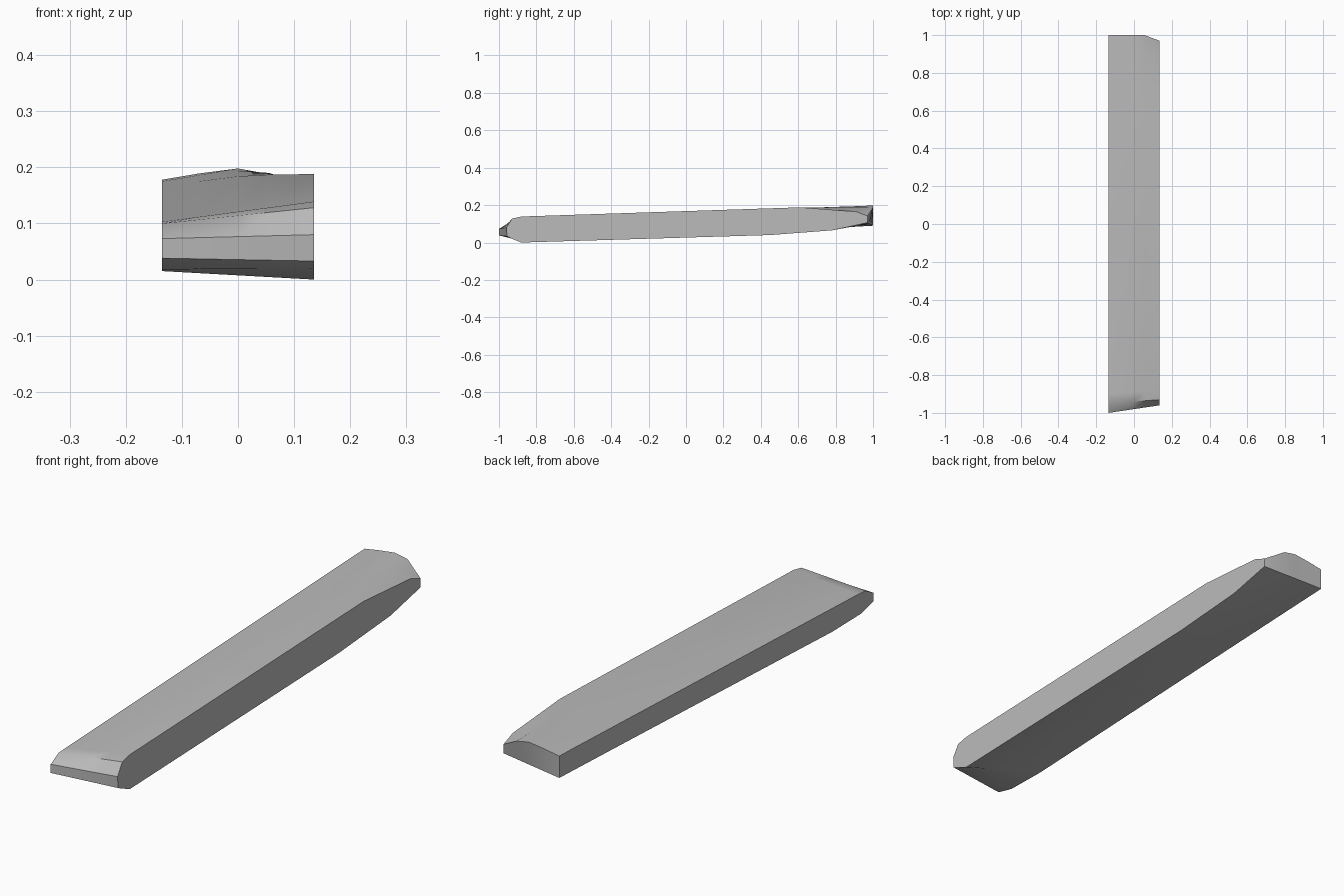
import bpy, bmesh, math
from mathutils import Vector

cube = bpy.data.objects.get("Cube")
if cube:
    bpy.data.objects.remove(cube, do_unlink=True)

HALF_WIDTH = 0.135

# Side outlines (y, z): front tip, along the top, down the back, return underneath
left_outline = [(-0.96, 0.08), (-0.93, 0.128), (-0.88, 0.139), (0.61, 0.188),
                (0.91, 0.165), (0.97, 0.142), (0.97, 0.106), (0.78, 0.065),
                (0.45, 0.04), (-0.88, 0), (-0.93, 0.02), (-0.957, 0.033)]
right_outline = [(-1, 0.073), (-0.95, 0.1), (-0.9, 0.103), (0.6, 0.163),
                 (0.9, 0.175), (1, 0.178), (1, 0.09), (0.78, 0.081),
                 (0.45, 0.067), (-0.74, 0.015), (-0.92, 0.018), (-1, 0.038)]

# Crowned top at the rear: station x -> top heights, ending at the square back edge
crown = {-0.07: (0.175, 0.186, 0.189),
         0.0: (0.184, 0.194, 0.198),
         0.055: (0.187, 0.19, 0.188)}


def make_material(name, colour):
    mat = bpy.data.materials.new(name)
    mat.use_nodes = True
    mat.diffuse_color = colour
    mat.node_tree.nodes["Principled BSDF"].inputs["Base Color"].default_value = colour
    return mat


def station(x):
    """Blend the two side outlines at x and raise the rear crown."""
    t = (x + HALF_WIDTH) / (2 * HALF_WIDTH)
    points = [Vector(a).lerp(Vector(b), t) for a, b in zip(right_outline, left_outline)]
    if x in crown:
        for point, height in zip(points[3:6], crown[x]):
            point.y = height
        points[5].x = 1.0
    return [(x, p.x, p.y) for p in points]


def loft(name, sections, material):
    """Skin a row of closed sections and cap both ends."""
    bm = bmesh.new()
    rings = [[bm.verts.new(co) for co in section] for section in sections]
    count = len(rings[0])
    for a, b in zip(rings, rings[1:]):
        for i in range(count):
            j = (i + 1) % count
            bm.faces.new((a[i], a[j], b[j], b[i]))
    bm.faces.new(rings[0])
    bm.faces.new(rings[-1])
    bmesh.ops.recalc_face_normals(bm, faces=bm.faces[:])
    mesh = bpy.data.meshes.new(name)
    bm.to_mesh(mesh)
    bm.free()
    mesh.materials.append(material)
    obj = bpy.data.objects.new(name, mesh)
    bpy.context.collection.objects.link(obj)
    return obj


# Plank body
grey = make_material("plain grey", (0.5, 0.5, 0.5, 1))
stations = [-HALF_WIDTH, *crown, HALF_WIDTH]
plank = loft("plank", [station(x) for x in stations], grey)

# Soft shading along the rounded runs, sharp at the sides and ends
bpy.ops.object.select_all(action='DESELECT')
plank.select_set(True)
bpy.context.view_layer.objects.active = plank
bpy.ops.object.shade_smooth_by_angle(angle=math.radians(35))
